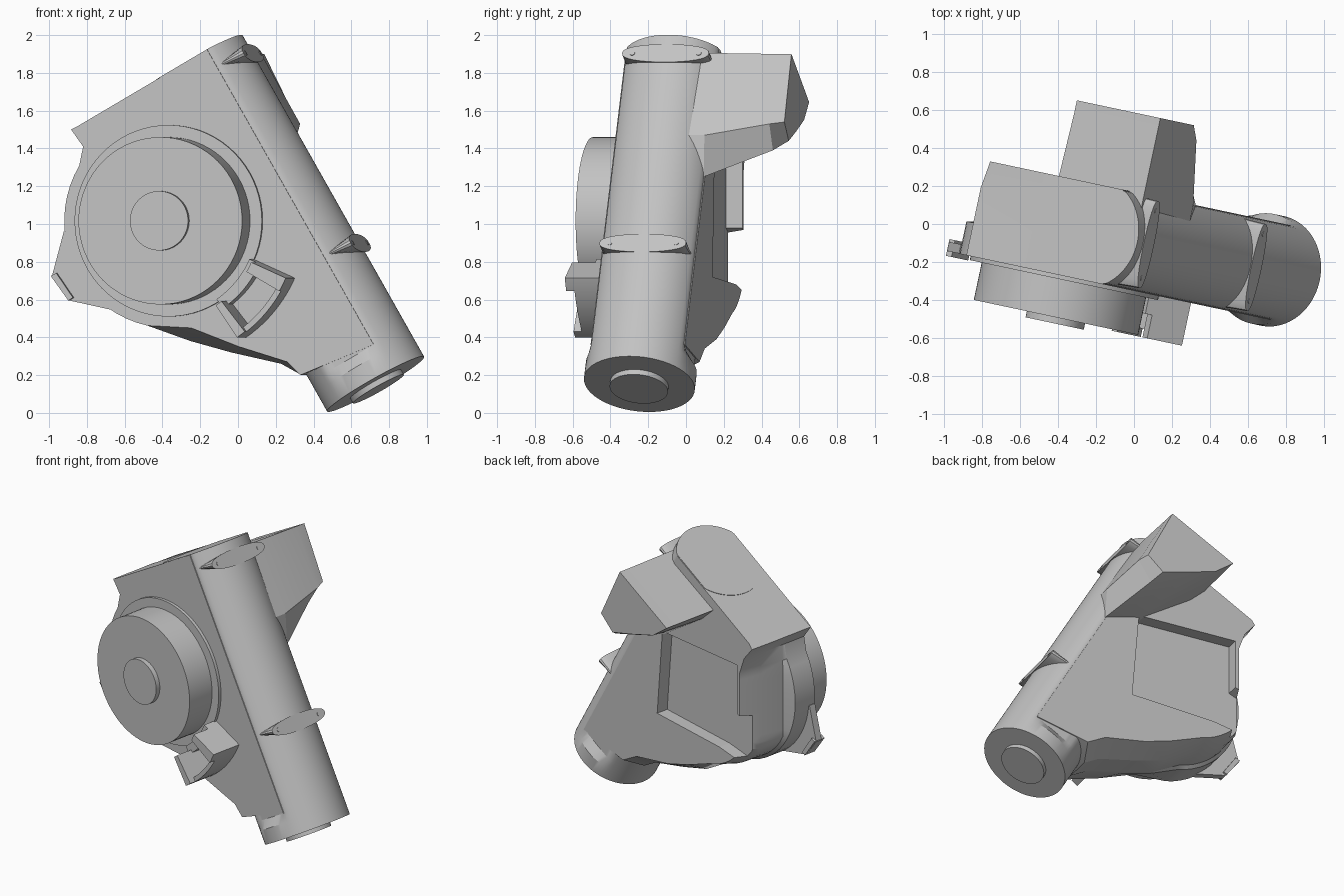
import bpy, bmesh
from math import sin, cos, radians, pi
from mathutils import Matrix

old = bpy.data.objects.get("Cube")
if old:
    bpy.data.objects.remove(old)


def material(name, v):
    m = bpy.data.materials.new(name)
    m.use_nodes = True
    col = (v, v, v, 1)
    m.diffuse_color = col
    m.node_tree.nodes["Principled BSDF"].inputs["Base Color"].default_value = col
    return m


GREY = material("casting grey", 0.54)
TURN = Matrix.Rotation(radians(-12), 4, 'Z')           # whole casting, yawed
LEAN = TURN @ Matrix.Rotation(radians(-30), 4, 'Y')    # parts aligned with the leaning tube
CU, CZ = -0.30, 1.017                                  # drum centre
TX, TY, R = 0.738, -0.09, 0.295                        # tube axis and radius


def loft(name, sections, frame=TURN, smooth=True):
    """Solid skin through rings of equal point count."""
    bm = bmesh.new()
    rings = [[bm.verts.new(p) for p in s] for s in sections]
    n = len(rings[0])
    for a, b in zip(rings, rings[1:]):
        for i in range(n):
            j = (i + 1) % n
            bm.faces.new((a[i], a[j], b[j], b[i]))
    bm.faces.new(rings[0])
    bm.faces.new(rings[-1])
    bmesh.ops.recalc_face_normals(bm, faces=bm.faces)
    me = bpy.data.meshes.new(name)
    bm.to_mesh(me)
    bm.free()
    me.transform(frame)
    ob = bpy.data.objects.new(name, me)
    bpy.context.collection.objects.link(ob)
    me.materials.append(GREY)
    if smooth:
        bpy.ops.object.select_all(action='DESELECT')
        ob.select_set(True)
        bpy.context.view_layer.objects.active = ob
        bpy.ops.object.shade_smooth_by_angle(angle=radians(25))
    return ob


def plate(name, pts, y0, y1, **kw):
    """Outline in the front plane pushed from depth y0 to y1."""
    return loft(name, [[(u, y, z) for u, z in pts] for y in (y0, y1)], **kw)


def arc(r, a0, a1, n, left=-2.0):
    """Arc about the drum centre, cut straight at the given left limit."""
    angles = [radians(a0 + (a1 - a0) * i / n) for i in range(n + 1)]
    return [(max(left, CU + r * cos(a)), CZ + r * sin(a)) for a in angles]


def disc(name, r, y0, y1):
    plate(name, arc(r, 0, 360, 72)[:-1], y0, y1)


def tube(name, sections):
    """Round bar on the tube axis; each section is height, radius, half depth."""
    turns = [2 * pi * i / 96 for i in range(96)]
    return loft(name, [[(TX + r * cos(t), TY + max(-flat, min(flat, r * sin(t))), z)
                        for t in turns] for z, r, flat in sections], frame=LEAN)


def lean_uz(x, z):
    c, s = cos(radians(30)), sin(radians(30))
    return (c * x - s * z, s * x + c * z)


# Main body: round front ledge, then a narrower neck tapering to the back
tube_side = [lean_uz(0.88, -0.09), lean_uz(0.88, 1.712)]
front_lip = [lean_uz(0.06, 1.712), (-0.83, 1.5), (-0.765, 1.41)]
back_lip = [lean_uz(0.08, 1.712), (-0.81, 1.49), (-0.735, 1.4)]
front_belly = [(-0.18, 0.45), (0.08, 0.35), (0.34, 0.27), (0.41, 0.2)]
mid_belly = [(-0.22, 0.38), (0.0, 0.32), (0.27, 0.26), (0.38, 0.2)]
back_belly = [(-0.2, 0.45), (0.0, 0.39), (0.3, 0.34), (0.43, 0.27)]


def outline(y, lip, r, left, belly):
    pts = lip + arc(r, 149, 258, 18, left) + belly + tube_side
    return [(u, y, z) for u, z in pts]


body = loft("main_body", [
    outline(-0.345, front_lip, 0.567, -0.9, front_belly),
    outline(-0.17, front_lip, 0.567, -0.9, mid_belly),
    outline(-0.15, front_lip, 0.545, -0.77, mid_belly),
    outline(0.02, front_lip, 0.54, -0.74, mid_belly),
    outline(0.165, back_lip, 0.5, -0.69, back_belly)])

# Leaning tube: round foot blending into a flat-sided barrel, with an end boss
barrel = tube("tube_barrel", [(-0.25, R, 1), (-0.15, R, R), (-0.09, R, 0.25), (1.715, R, 0.25)])
tube("tube_end_boss", [(-0.28, 0.155, 1), (-0.2, 0.155, 1)])

# Rear pocket cut through body and barrel, open at its lower outer corner
pocket = plate("pocket_cutter", [(-0.665, 1.33), (0.05, 1.33), (0.1, 0.72), (-0.5, 0.68),
                                 (-0.8, 0.62), (-0.8, 0.92), (-0.665, 0.98)],
               0.075, 0.4, smooth=False)
pocket.hide_render = True
pocket.hide_viewport = True
for ob in (body, barrel):
    mod = ob.modifiers.new("pocket", 'BOOLEAN')
    mod.operation = 'DIFFERENCE'
    mod.solver = 'EXACT'
    mod.object = pocket

# Drum with backing ring and hub
disc("drum_ring", 0.507, -0.366, -0.3)
disc("drum", 0.443, -0.567, -0.35)
disc("drum_hub", 0.157, -0.6, -0.55)

# Rear housing growing out of the tube
near = [(-0.44, 1.65), (0.02, 1.905), (0.285, 1.47), (0.3, 1.25), (0.03, 1.32), (-0.33, 1.55)]
mid = [(-0.43, 1.645), (0.02, 1.9), (0.23, 1.53), (0.14, 1.39), (-0.1, 1.46), (-0.31, 1.55)]
far = [(-0.43, 1.645), (0.02, 1.9), (0.2, 1.54), (0.09, 1.44), (-0.1, 1.49), (-0.3, 1.55)]
loft("rear_housing", [[(u, y, z) for u, z in pts] for y, pts in
                      ((0.0, near), (0.16, near), (0.5, mid), (0.575, far))])


# Lens-shaped mounting pads with bolt heads
def lens(x, length, width, z):
    up = [(-cos(pi * i / 16), sin(pi * i / 16) ** 0.8) for i in range(17)]
    pts = up + [(a, -b) for a, b in up[-2:0:-1]]
    return [(x, TY + a * length, z + b * width) for a, b in pts]


for label, z in (("upper", 1.6), ("lower", 0.44)):
    loft(label + "_pad", [lens(0.88, 0.24, 0.015, z + 0.01), lens(1.038, 0.235, 0.055, z)],
         frame=LEAN)
    for side in (-1, 1):
        ring = [(0.014 * cos(i * pi / 8), 0.014 * sin(i * pi / 8)) for i in range(16)]
        loft(label + "_pad_bolt", [[(x, TY + side * 0.18 + a, z + b) for a, b in ring]
                                   for x in (1.02, 1.041)], frame=LEAN)


# Hollow bracket beside the drum
def sector(name, r0, r1, a0, a1, y0, y1):
    plate(name, arc(r0, a0, a1, 10) + arc(r1, a1, a0, 10), y0, y1)


sector("bracket_top_wall", 0.54, 0.745, -24, -30, -0.575, -0.33)
sector("bracket_bottom_wall", 0.54, 0.745, -52, -56, -0.575, -0.33)
sector("bracket_outer_wall", 0.715, 0.745, -24, -56, -0.53, -0.33)
sector("bracket_inner_wall", 0.5, 0.56, -24, -56, -0.45, -0.33)

# Side flange with end tab
plate("side_flange", [(-0.87, 0.96), (-0.935, 0.72), (-0.84, 0.595), (-0.33, 0.485),
                      (-0.5, 0.9)], -0.344, -0.295, smooth=False)
plate("flange_tab", [(-0.935, 0.725), (-0.84, 0.595), (-0.815, 0.61), (-0.905, 0.74)],
      -0.37, -0.28, smooth=False)
